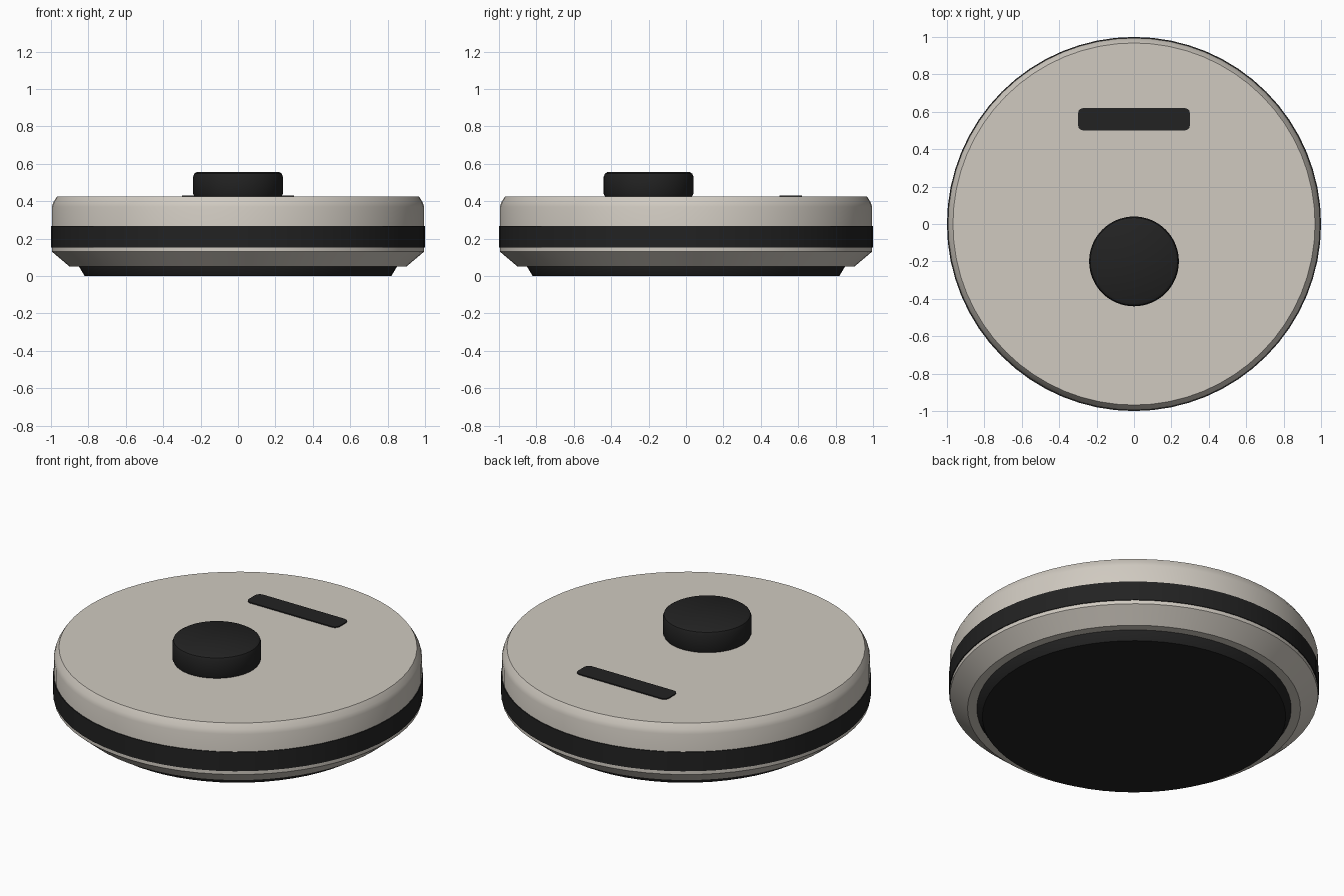
import bpy
import bmesh
import math

default = bpy.data.objects.get("Cube")
if default:
    bpy.data.objects.remove(default, do_unlink=True)

SIDES = 64


def make_material(name, rgb):
    mat = bpy.data.materials.new(name)
    mat.use_nodes = True
    color = (*rgb, 1.0)
    mat.diffuse_color = color
    mat.node_tree.nodes["Principled BSDF"].inputs["Base Color"].default_value = color
    return mat


beige = make_material("warm beige", (0.63, 0.59, 0.53))
black = make_material("soft black", (0.016, 0.016, 0.016))


def finish(name, bm, mat, angle=35):
    bmesh.ops.recalc_face_normals(bm, faces=bm.faces[:])
    mesh = bpy.data.meshes.new(name)
    bm.to_mesh(mesh)
    bm.free()
    mesh.materials.append(mat)
    obj = bpy.data.objects.new(name, mesh)
    bpy.context.collection.objects.link(obj)
    bpy.ops.object.select_all(action="DESELECT")
    obj.select_set(True)
    bpy.context.view_layer.objects.active = obj
    bpy.ops.object.shade_smooth_by_angle(angle=math.radians(angle))
    return obj


def turned(name, profile, mat, center=(0, 0), closed=False):
    """Turn a (radius, height) profile; cap the ends or close it as a ring."""
    bm = bmesh.new()
    rings = []
    for r, z in profile:
        rings.append([bm.verts.new((center[0] + r * math.cos(2 * math.pi * i / SIDES),
                                    center[1] + r * math.sin(2 * math.pi * i / SIDES), z))
                      for i in range(SIDES)])
    pairs = list(zip(rings, rings[1:]))
    if closed:
        pairs.append((rings[-1], rings[0]))
    else:
        bm.faces.new(rings[0])
        bm.faces.new(rings[-1])
    for low, high in pairs:
        for i in range(SIDES):
            j = (i + 1) % SIDES
            bm.faces.new((low[i], low[j], high[j], high[i]))
    return finish(name, bm, mat)


# Bottom pad, flaring up to the shell
turned("base_pad", [(0.82, 0), (0.85, 0.05), (0.85, 0.06)], black)

# Round shell with bevelled rims
turned("body_shell", [(0.90, 0.05), (0.995, 0.13), (0.995, 0.37),
                      (0.987, 0.395), (0.968, 0.425)], beige)

# Bumper band around the side
turned("bumper_band", [(0.98, 0.152), (1.0, 0.152), (1.0, 0.266), (0.98, 0.266)],
       black, closed=True)

# Raised sensor turret with softened edges
turned("sensor_turret", [(0.23, 0.42), (0.24, 0.44), (0.24, 0.53),
                         (0.234, 0.547), (0.22, 0.556)], black, center=(0, -0.2))

# Thin rounded plate near the back
bm = bmesh.new()
bmesh.ops.create_cube(bm, size=1)
for v in bm.verts:
    v.co = (v.co.x * 0.6, 0.56 + v.co.y * 0.12, 0.427 + v.co.z * 0.008)
uprights = [e for e in bm.edges if abs(e.verts[0].co.z - e.verts[1].co.z) > 0.004]
bmesh.ops.bevel(bm, geom=uprights, offset=0.03, segments=3, profile=0.5, affect="EDGES")
finish("control_plate", bm, black)
